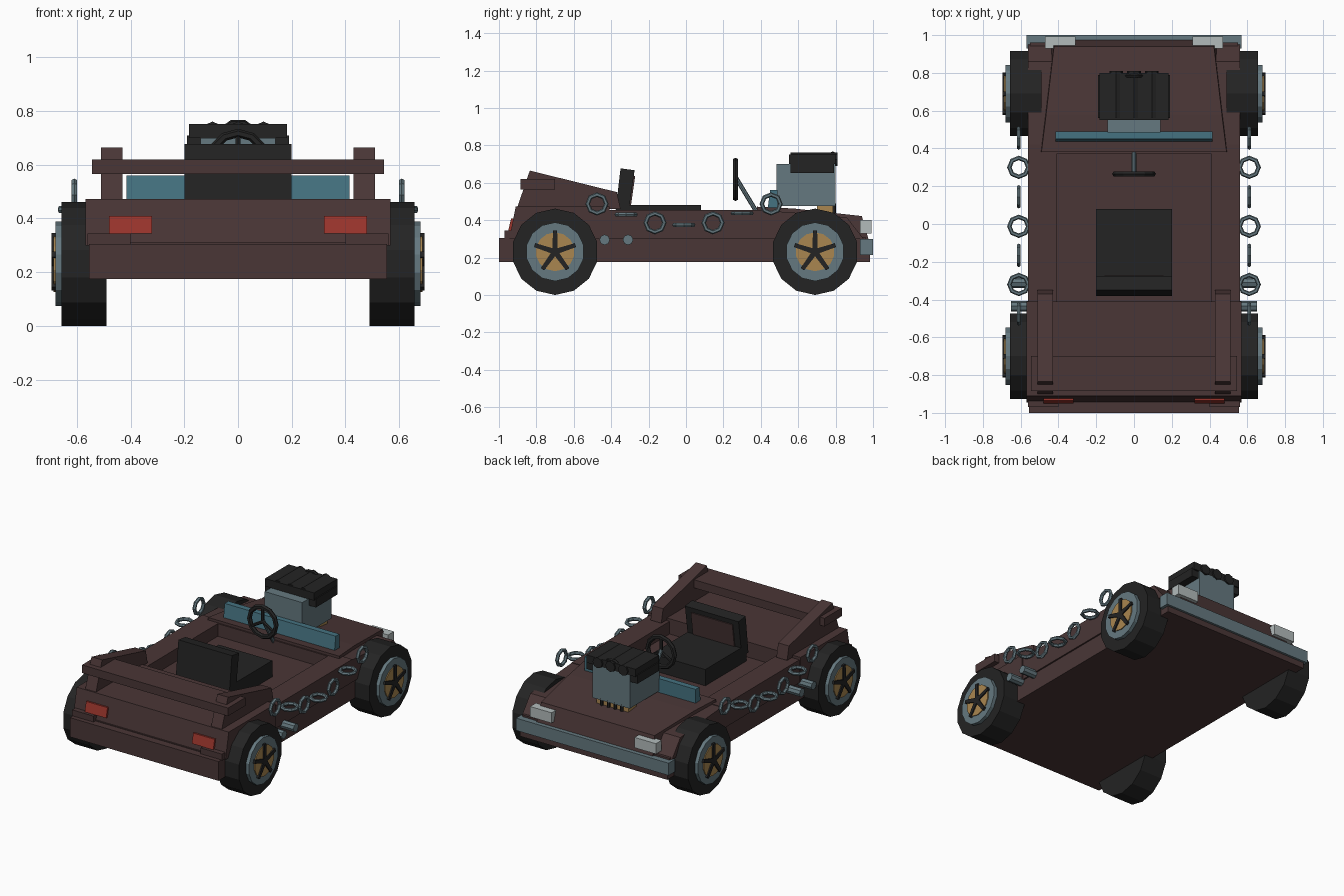
import bpy, bmesh, math
from mathutils import Matrix, Vector

if "Cube" in bpy.data.objects:
    bpy.data.objects.remove(bpy.data.objects["Cube"])


def mat(name, rgb):
    m = bpy.data.materials.new(name)
    m.diffuse_color = (*rgb, 1)
    m.use_nodes = True
    m.node_tree.nodes["Principled BSDF"].inputs["Base Color"].default_value = m.diffuse_color
    return m


BROWN = mat("dark brown paint", (.068, .037, .037))
BLACK = mat("black rubber", (.017, .017, .017))
STEEL = mat("blue grey steel", (.13, .19, .215))
GOLD = mat("brass", (.40, .24, .08))
TEAL = mat("teal glass", (.06, .17, .22))
RED = mat("red lamp", (.32, .035, .025))
PALE = mat("pale lamp", (.45, .50, .50))


def finish(name, bm, m):
    bmesh.ops.recalc_face_normals(bm, faces=bm.faces)
    me = bpy.data.meshes.new(name)
    bm.to_mesh(me)
    bm.free()
    me.materials.append(m)
    ob = bpy.data.objects.new(name, me)
    bpy.context.collection.objects.link(ob)
    return ob


def prism(name, prof, x0, x1, m, taper=None):
    """Side profile of (y, z) points extruded in x; taper scales x by y, z."""
    bm = bmesh.new()
    loops = [[bm.verts.new((x * (taper(y, z) if taper else 1), y, z)) for y, z in prof]
             for x in (x0, x1)]
    bm.faces.new(loops[0])
    bm.faces.new(loops[1])
    n = len(prof)
    for i in range(n):
        j = (i + 1) % n
        bm.faces.new((loops[0][i], loops[0][j], loops[1][j], loops[1][i]))
    return finish(name, bm, m)


def box(name, x0, x1, y0, y1, z0, z1, m):
    return prism(name, [(y0, z0), (y1, z0), (y1, z1), (y0, z1)], x0, x1, m)


def rod(name, a, b, r, m, n=8, turn=0):
    a, b = Vector(a), Vector(b)
    d = b - a
    bm = bmesh.new()
    M = Matrix.Translation((a + b) / 2) @ d.to_track_quat('Z', 'Y').to_matrix().to_4x4()
    bmesh.ops.create_cone(bm, cap_ends=True, segments=n, radius1=r, radius2=r,
                          depth=d.length, matrix=M @ Matrix.Rotation(turn, 4, 'Z'))
    return finish(name, bm, m)


def ring(name, loc, R, r, axis, m, n=8, k=6):
    bm = bmesh.new()
    q = Vector(axis).to_track_quat('Z', 'Y').to_matrix()
    vs = [[bm.verts.new(Vector(loc) + q @ Vector((
        (R + r * math.cos(b)) * math.cos(a), (R + r * math.cos(b)) * math.sin(a), r * math.sin(b))))
        for b in [j * math.tau / k for j in range(k)]]
        for a in [i * math.tau / n for i in range(n)]]
    for i in range(n):
        for j in range(k):
            bm.faces.new((vs[i][j], vs[(i + 1) % n][j],
                          vs[(i + 1) % n][(j + 1) % k], vs[i][(j + 1) % k]))
    return finish(name, bm, m)


# body shell
box("lower_body", -.55, .55, -.95, .96, .175, .31, BROWN)
box("rear_bumper", -.555, .555, -1, -.93, .175, .305, BROWN)
prism("rear_body", [(-.945, .30), (-.91, .473), (-.41, .473), (-.41, .30)], -.568, .568, BROWN)
box("cockpit_floor", -.45, .45, -.45, .42, .30, .37, BROWN)
prism("front_body", [(.37, .30), (.37, .455), (.58, .44), (.86, .415), (.95, .30)],
      -.56, .56, BROWN)
prism("hood", [(.38, .30), (.38, .472), (.58, .462), (.94, .422), (.975, .30)], -1, 1, BROWN,
      lambda y, z: .49 - (y - .38) * .13 + (.473 - z) * .12)
box("front_sill", -.55, .55, .93, .985, .175, .22, BROWN)
box("front_bumper", -.57, .57, .93, 1, .215, .298, STEEL)

# rear spoiler
box("spoiler", -.545, .545, -.885, -.70, .565, .62, BROWN)

# seat
box("seat_cushion", -.2, .2, -.36, .08, .37, .48, BLACK)
prism("seat_back", [(-.38, .42), (-.35, .677), (-.275, .667), (-.31, .42)], -.2, .2, BLACK)
prism("seat_back_panel", [(-.305, .48), (-.283, .635), (-.272, .635), (-.294, .48)],
      -.155, .155, BROWN)

# windshield, steering
prism("windshield", [(.435, .45), (.45, .56), (.49, .56), (.49, .45)], -.415, .415, TEAL)
ring("steering_wheel", (0, .265, .618), .1, .016, (0, 1, 0), BLACK, 12)
rod("steering_column", (0, .265, .63), (0, .38, .44), .012, STEEL)
for a in (90, 210, 330):
    t = math.radians(a)
    rod("steering_spoke", (0, .265, .618),
        (.1 * math.cos(t), .265, .618 + .1 * math.sin(t)), .01, BLACK, 6)

# engine with intake scoop
box("engine_block", -.14, .14, .485, .80, .475, .70, STEEL)
box("engine_base", -.12, .12, .70, .785, .43, .48, GOLD)
for i in range(4):
    x = -.075 + i * .05
    rod("engine_pipe", (x, .79, .42), (x, .79, .49), .011, BLACK, 6)
box("scoop_lower", -.19, .19, .56, .79, .652, .71, BLACK)
box("scoop_upper", -.183, .183, .55, .80, .70, .752, BLACK)
for x in (-.095, 0, .095):
    rod("scoop_tube", (x, .56, .725), (x, .81, .725), .036, BLACK, 8)
ring("scoop_handle", (0, .785, .69), .07, .012, (0, 1, 0), BLACK, 10)

for s in (-1, 1):
    # side walls, fins, lamps
    prism("side_wall", [(-.45, .30), (.42, .30), (.42, .455), (-.45, .455)], s * .41, s * .56,
          BROWN)
    prism("rear_fin", [(-.905, .46), (-.835, .665), (-.37, .55), (-.35, .46)],
          s * .43, s * .51, BROWN)
    box("bumper_block", s * .40, s * .56, -.97, -.90, .30, .345, BROWN)
    prism("tail_lamp", [(-.95, .345), (-.935, .41), (-.90, .41), (-.90, .345)],
          s * .32, s * .48, RED)
    box("headlamp", s * .31, s * .47, .93, .992, .33, .40, PALE)

    # side exhaust stubs
    for y in (-.555, -.435, -.31):
        rod("exhaust_stub", (s * .53, y, .295), (s * .65, y, .295), .028, STEEL, 8)

    # chain of alternating links
    links = [(-.476, .487), (-.32, .43), (-.166, .386), (-.012, .375),
             (.144, .386), (.30, .437), (.455, .487)]
    for i, (y, z) in enumerate(links):
        if i % 2:
            ring("chain_link", (s * .61, y, z), .05, .012, (0, 0, 1), STEEL)
        else:
            ring("chain_link", (s * .61, y, z), .05, .012, (1, 0, 0), STEEL)

    # wheels
    for y in (-.70, .69):
        c = .231
        rod("tyre", (s * .49, y, c), (s * .657, y, c), .231, BLACK, 14)
        rod("wheel_rim", (s * .64, y, c), (s * .681, y, c), .157, STEEL, 14)
        rod("wheel_disc", (s * .66, y, c), (s * .687, y, c), .104, GOLD, 14)
        for i in range(5):
            t = math.radians(90 + 72 * i)
            d = Vector((0, math.cos(t), math.sin(t)))
            n = Vector((0, -d.z, d.y))
            o = Vector((0, y, c))
            pts = [o - n * .015, o + d * .115 - n * .011, o + d * .115 + n * .011, o + n * .015]
            prism("wheel_spoke", [(p.y, p.z) for p in pts], s * .67, s * .695, BLACK)
